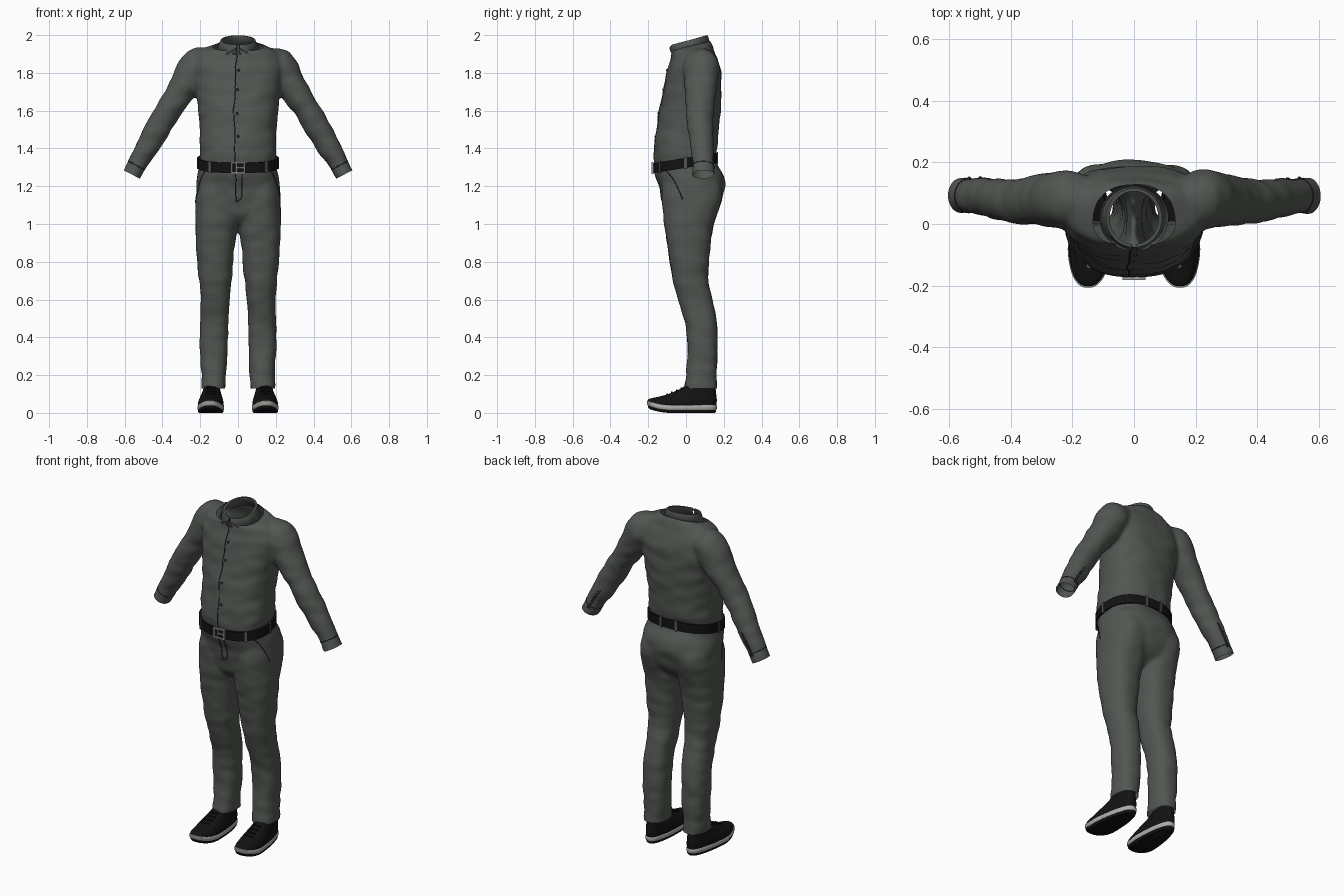
import bpy, bmesh, math
from mathutils import Vector, Matrix, Euler, noise
from mathutils.bvhtree import BVHTree

if "Cube" in bpy.data.objects:
    bpy.data.objects.remove(bpy.data.objects["Cube"])


def material(name, *rgb):
    m = bpy.data.materials.new(name)
    m.diffuse_color = (*rgb, 1)
    m.use_nodes = True
    m.node_tree.nodes["Principled BSDF"].inputs["Base Color"].default_value = m.diffuse_color
    return m


FABRIC = material("grey green fabric", .085, .095, .085)
SEAM = material("dark seam", .02, .022, .02)
BLACK = material("black leather", .006, .006, .006)
LIGHT = material("light grey sole", .42, .42, .40)
METAL = material("buckle metal", .36, .36, .36)


def catmull(rows, steps=5):
    out = []
    for i in range(len(rows) - 1):
        quad = [rows[max(i - 1, 0)], rows[i], rows[i + 1], rows[min(i + 2, len(rows) - 1)]]
        for j in range(steps):
            t = j / steps
            out.append(tuple(.5 * (2*b + (c - a)*t + (2*a - 5*b + 4*c - d)*t*t + (3*b - a - 3*c + d)*t**3)
                             for a, b, c, d in zip(*quad)))
    return out + [tuple(rows[-1])]


def ring_point(row, ang, e=2 / 2.4):
    """Row = z, x min, x max, y front, y back, slope of z along y."""
    z, xa, xb, yf, yb, k = row
    c, s = math.cos(ang), math.sin(ang)
    dy = (yb - yf) / 2 * math.copysign(abs(s) ** e, s)
    return Vector(((xa + xb)/2 + (xb - xa)/2 * math.copysign(abs(c) ** e, c), (yf + yb)/2 + dy, z + k * dy))


def ring(row, n=48):
    return [ring_point(row, math.tau * i / n) for i in range(n)]


def loft(bm, rings, caps=True, closed=True):
    vs = [[bm.verts.new(p) for p in r] for r in rings]
    n = len(vs[0])
    for a, b in zip(vs, vs[1:]):
        for i in range(n if closed else n - 1):
            bm.faces.new((a[i], a[(i + 1) % n], b[(i + 1) % n], b[i]))
    if caps:
        bm.faces.new(vs[0][::-1])
        bm.faces.new(vs[-1])


def finish(name, bm, mat, angle=50):
    bmesh.ops.recalc_face_normals(bm, faces=bm.faces)
    me = bpy.data.meshes.new(name)
    bm.to_mesh(me)
    bm.free()
    me.materials.append(mat)
    me.shade_smooth()
    me.set_sharp_from_angle(angle=math.radians(angle))
    ob = bpy.data.objects.new(name, me)
    bpy.context.collection.objects.link(ob)
    return ob


def fuse(name, bm, mat, cuts, wrinkle):
    """Melt overlapping lofts into one cloth surface, cut its openings, add soft wrinkles."""
    ob = finish(name, bm, mat)
    mod = ob.modifiers.new("fuse", 'REMESH')
    mod.mode, mod.voxel_size = 'VOXEL', .01
    mod = ob.modifiers.new("soften", 'SMOOTH')
    mod.factor, mod.iterations = .5, 8
    deps = bpy.context.evaluated_depsgraph_get()
    me = bpy.data.meshes.new_from_object(ob.evaluated_get(deps), depsgraph=deps)
    bpy.data.objects.remove(ob)
    bm = bmesh.new()
    bm.from_mesh(me)
    for co, no, lo, hi in cuts:
        vs = {v for v in bm.verts if lo < v.co.x < hi}
        geom = list(vs) + [e for e in bm.edges if all(v in vs for v in e.verts)]
        geom += [f for f in bm.faces if all(v in vs for v in f.verts)]
        bmesh.ops.bisect_plane(bm, geom=geom, plane_co=co, plane_no=no, clear_outer=True)
    bm.normal_update()
    for v, nrm in [(v, v.normal.copy()) for v in bm.verts]:
        v.co += nrm * wrinkle * noise.noise(Vector((v.co.x * 11, v.co.y * 9, v.co.z * 17)))
    bm.normal_update()
    tree = BVHTree.FromBMesh(bm)
    finish(name, bm, mat, 80)
    return tree


def seam(name, pts, tree, r=.0025, closed=False):
    """Thin stitched line snapped to a cloth surface."""
    cu = bpy.data.curves.new(name, 'CURVE')
    cu.dimensions, cu.bevel_depth, cu.bevel_resolution = '3D', r, 1
    pts = [tree.find_nearest(Vector(p))[0] for p in (pts if closed else catmull(pts))]
    sp = cu.splines.new('POLY')
    sp.points.add(len(pts) - 1)
    for q, p in zip(sp.points, pts):
        q.co = (*p, 1)
    sp.use_cyclic_u = closed
    cu.materials.append(SEAM)
    bpy.context.collection.objects.link(bpy.data.objects.new(name, cu))


# Shirt: body and sleeves
body = [(z, -w, w, f, b, k) for z, w, f, b, k in (
    (1.27, .19, -.15, .145, .16), (1.35, .2, -.166, .155, .12), (1.4, .203, -.168, .166, 0),
    (1.5, .203, -.156, .172, 0), (1.6, .21, -.141, .182, 0), (1.7, .225, -.121, .188, 0),
    (1.8, .24, -.101, .187, 0), (1.86, .235, -.085, .172, 0), (1.91, .21, -.075, .152, .05),
    (1.935, .16, -.073, .135, .18), (1.95, .105, -.075, .12, .25), (1.985, .095, -.07, .115, .25))]
arm = [(.14, .075, 1.845, .08, .075), (.215, .08, 1.835, .095, .095), (.268, .08, 1.755, .083, .09),
       (.338, .075, 1.648, .07, .078), (.405, .075, 1.54, .068, .07), (.475, .085, 1.415, .062, .063),
       (.53, .09, 1.325, .051, .058), (.562, .092, 1.262, .047, .057), (.585, .093, 1.217, .046, .056)]
arm_rows = catmull(arm)


def sleeve_ring(i, side, n=32):
    a, b = arm_rows[max(i - 1, 0)], arm_rows[min(i + 1, len(arm_rows) - 1)]
    t = Vector((b[0] - a[0], 0, b[2] - a[2])).normalized()
    x, y, z, r, ry = arm_rows[i]
    out = []
    for j in range(n):
        c, s = math.cos(math.tau * j / n), math.sin(math.tau * j / n)
        out.append(Vector((side * (x - t.z * r * c), y + ry * s, z + t.x * r * c)))
    return out


bm = bmesh.new()
loft(bm, [ring(r) for r in catmull(body)])
for side in (1, -1):
    loft(bm, [sleeve_ring(i, side) for i in range(len(arm_rows))])
shirt = fuse("shirt", bm, FABRIC, [
    ((0, .02, 1.94), (0, -.25, 1), -.3, .3), ((0, 0, 1.31), (0, .16, -1), -.3, .3),
    ((.562, 0, 1.262), (.46, 0, -.89), .3, 1), ((-.562, 0, 1.262), (-.46, 0, -.89), -1, -.3)], .006)

# Shirt front edge, buttons, cuff seams and sleeve slits
seam("shirt_front_seam", [(-.018, -.2, z) for z in (1.32, 1.45, 1.6, 1.75, 1.85, 1.92)], shirt)
bm = bmesh.new()
spots = [(0, -.2, 1.845 - .125 * i) for i in range(4)]
spots += [(s * x, .2, z) for s in (1, -1) for x, z in ((.53, 1.3), (.5, 1.37))]
for p in spots:
    q = shirt.find_nearest(Vector(p))[0]
    bmesh.ops.create_uvsphere(bm, u_segments=10, v_segments=6, radius=.007, matrix=Matrix.Translation(q))
finish("buttons", bm, SEAM)
for side, tag in ((1, "right"), (-1, "left")):
    seam("cuff_seam_" + tag, sleeve_ring(31, side), shirt, .0022, True)
    for dx in (0, .022):
        seam("sleeve_slit_" + tag, [(side * (.45 + dx), .2, 1.42), (side * (.53 + dx), .2, 1.3)], shirt, .002)

# Collar: inner stand folded over into a pointed leaf
drop = ((0, .01), (38, .062), (62, .043), (180, .045))
rows = [[], [], [], []]
for i in range(61):
    deg = 4 + 352 * i / 60
    d = min(deg, 360 - deg)
    for (d0, h0), (d1, h1) in zip(drop, drop[1:]):
        if d0 <= d <= d1:
            fall = h0 + (h1 - h0) * (d - d0) / (d1 - d0)
    s, c = math.sin(math.radians(deg)), math.cos(math.radians(deg))
    for row, rx, ry, dz in zip(rows, (.09, .081, .09, .11), (.096, .088, .094, .106), (-.05, 0, 0, -fall)):
        row.append(Vector((rx * s, .02 - ry * c, 1.972 - .28 * .088 * c + dz)))
bm = bmesh.new()
loft(bm, rows, caps=False, closed=False)
ob = finish("collar", bm, FABRIC)
mod = ob.modifiers.new("thickness", 'SOLIDIFY')
mod.thickness, mod.offset = .005, 0

# Trousers: hips and two legs
hips = [(z, -w, w, f, b, k) for z, w, f, b, k in (
    (1.39, .2, -.162, .155, .16), (1.3, .206, -.163, .16, .16), (1.25, .216, -.155, .198, .04),
    (1.2, .222, -.141, .207, 0), (1.12, .22, -.126, .186, 0), (1.05, .19, -.11, .15, 0),
    (1.0, .12, -.07, .08, 0))]
leg = [(1.26, .03, .19, -.1, .15), (1.2, .01, .215, -.122, .19), (1.14, 0, .225, -.127, .192),
       (1.08, 0, .227, -.122, .174), (1.0, .002, .227, -.115, .148), (.9, .015, .223, -.1, .131),
       (.8, .025, .216, -.085, .121), (.7, .035, .206, -.069, .117), (.6, .045, .197, -.044, .14),
       (.5, .05, .2, -.01, .16), (.4, .053, .202, .004, .166), (.3, .057, .2, .008, .166),
       (.2, .062, .195, 0, .162), (.13, .067, .193, -.008, .165), (.08, .068, .193, -.01, .165)]
bm = bmesh.new()
loft(bm, [ring(r) for r in catmull(hips)])
for side in (1, -1):
    loft(bm, [[Vector((side * p.x, p.y, p.z)) for p in ring(r + (0,))] for r in catmull(leg)])
trousers = fuse("trousers", bm, FABRIC, [((0, 0, 1.335), (0, -.16, 1), -1, 1), ((0, 0, .13), (0, 0, -1), -1, 1)], .005)
seam("fly_seam", [(.022, -.2, 1.27), (.024, -.2, 1.18), (.02, -.2, 1.12), (-.015, -.2, 1.095)], trousers)
seam("fly_edge", [(-.015, -.2, 1.27), (-.015, -.2, 1.18), (-.015, -.2, 1.095)], trousers)
for side, tag in ((1, "right"), (-1, "left")):
    seam("pocket_seam_" + tag, [(side * .165, -.1, 1.285), (side * .195, -.07, 1.24),
                                (side * .22, -.04, 1.18), (side * .24, -.02, 1.13)], trousers)

# Belt, belt loops and buckle
belt = [(1.297, -.204, .204, -.163, .157, .16), (1.297, -.214, .214, -.173, .168, .16),
        (1.35, -.214, .214, -.173, .168, .16), (1.35, -.2, .2, -.16, .155, .16)]
bm = bmesh.new()
loft(bm, [ring(r, 64) for r in belt], caps=False)
finish("belt", bm, BLACK)


def boxes(name, mat, items):
    bm = bmesh.new()
    for loc, rot, size in items:
        bmesh.ops.create_cube(bm, size=1, matrix=Matrix.LocRotScale(Vector(loc), Euler((0, 0, rot)), Vector(size)))
    finish(name, bm, mat, 30)


mid = (1.3235,) + belt[1][1:]
items = []
for deg in (-130, -50, 0, 180, 80, 100):
    a = math.radians(deg)
    p = ring_point(mid, a)
    tan = ring_point(mid, a + .03) - ring_point(mid, a - .03)
    items.append((p, math.atan2(tan.y, tan.x), (.015, .008, .064)))
boxes("belt_loops", FABRIC, items)
boxes("buckle", METAL, [((s * .033, -.177, 1.297), 0, (.008, .01, .062)) for s in (1, -1)]
      + [((0, -.177, 1.297 + s * .027), 0, (.07, .01, .008)) for s in (1, -1)]
      + [((.012, -.178, 1.297), 0, (.04, .009, .007)), ((-.01, -.177, 1.297), 0, (.007, .008, .05))])


# Shoes: black outsole, light midsole, black upper
def shoe_part(name, mat, side, rows):
    bm = bmesh.new()
    rings = [ring((z, -w, w, f, b, 0)) for z, w, f, b in rows]
    for r in rings:
        for p in r:
            front = min(max((.1 - p.y) / .18, 0), 1)
            p.x = side * (.141 - .04 * p.y + p.x * (.78 + .22 * front))
            p.z += 1.6 * max(-.08 - p.y, 0) ** 2
    loft(bm, rings)
    finish(name, bm, mat)


for side, tag in ((1, "right"), (-1, "left")):
    shoe_part("outsole_" + tag, BLACK, side, [(0, .064, -.192, .152), (.006, .069, -.2, .158), (.018, .07, -.203, .16)])
    shoe_part("midsole_" + tag, LIGHT, side, [(.016, .07, -.203, .16), (.02, .073, -.207, .163),
                                              (.038, .073, -.207, .163), (.041, .07, -.204, .161)])
    shoe_part("shoe_upper_" + tag, BLACK, side, catmull([
        (.036, .07, -.203, .16), (.052, .07, -.196, .162), (.07, .067, -.165, .163), (.09, .062, -.118, .161),
        (.11, .056, -.068, .159), (.13, .052, -.025, .157), (.15, .05, .003, .155)], 4))
    # Laces
    boxes("laces_" + tag, BLACK, [((side * (.141 - .04 * y), y, z), 0, (.05, .008, .008))
                                  for y, z in ((-.1, .099), (-.075, .109), (-.05, .12), (-.025, .131))])
